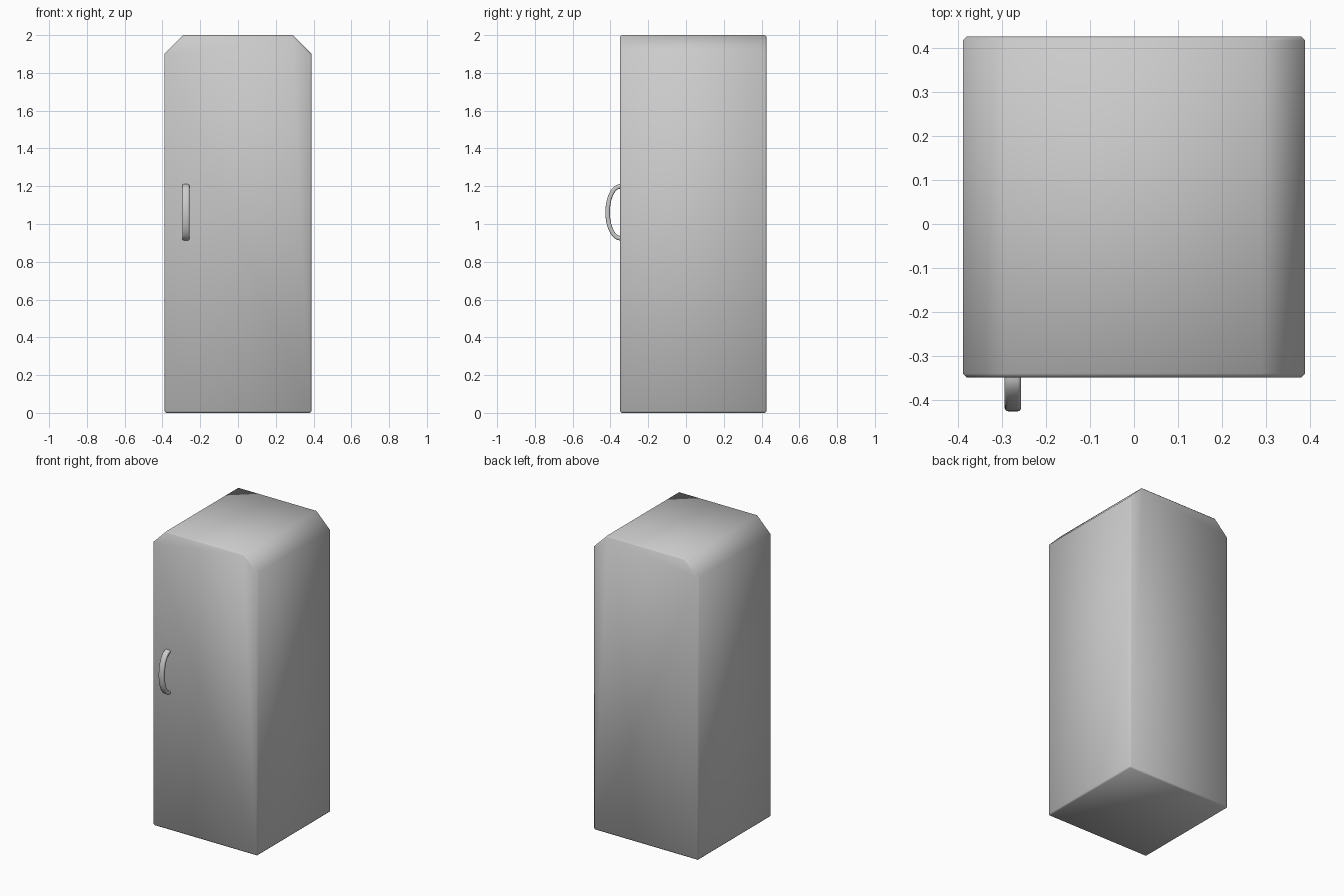
import bpy, bmesh
from math import sin, cos, pi, radians

if "Cube" in bpy.data.objects:
    bpy.data.objects.remove(bpy.data.objects["Cube"])


def finish(bm, name, angle):
    bmesh.ops.recalc_face_normals(bm, faces=bm.faces)
    mesh = bpy.data.meshes.new(name)
    bm.to_mesh(mesh)
    bm.free()
    ob = bpy.data.objects.new(name, mesh)
    bpy.context.collection.objects.link(ob)
    bpy.ops.object.select_all(action='DESELECT')
    bpy.context.view_layer.objects.active = ob
    ob.select_set(True)
    bpy.ops.object.shade_smooth_by_angle(angle=radians(angle))
    return ob


# Cabinet body: chamfered front profile extruded from front to back
FRONT, BACK = -0.35, 0.427
profile = [(-0.39, 0), (0.39, 0), (0.39, 1.9), (0.29, 2.0), (-0.29, 2.0), (-0.39, 1.9)]
bm = bmesh.new()
cap = bm.faces.new([bm.verts.new((x, FRONT, z)) for x, z in profile])
new = bmesh.ops.extrude_face_region(bm, geom=[cap], use_keep_orig=True)["geom"]
bmesh.ops.translate(bm, vec=(0, BACK - FRONT, 0),
                    verts=[v for v in new if isinstance(v, bmesh.types.BMVert)])
bmesh.ops.recalc_face_normals(bm, faces=bm.faces)
# Narrow bevel around the front, the back and the base
rim = [e for e in bm.edges
       if abs(e.verts[0].co.y - e.verts[1].co.y) < 1e-5
       or max(v.co.z for v in e.verts) < 1e-5]
bmesh.ops.bevel(bm, geom=rim, offset=0.009, offset_type='OFFSET',
                segments=1, profile=0.5, affect='EDGES')
body = finish(bm, "cabinet_body", 46)
# Keep the flat front, back and base crisp; only the chamfered shell is smooth
shell_limit = 0.5
me = body.data
sharp = me.attributes.get("sharp_edge") or me.attributes.new("sharp_edge", 'BOOLEAN', 'EDGE')
for e in me.edges:
    a, b = (me.vertices[i].co for i in e.vertices)
    along_depth_on_top = abs(a.y - b.y) > shell_limit and a.z > 1.0
    sharp.data[e.index].value = not along_depth_on_top

# Handle: rounded rectangular section swept along half an ellipse
N, K = 24, 5
HALF_W, HALF_T, R = 0.019, 0.012, 0.009
section = []
for q, (sx, st) in enumerate([(1, 1), (-1, 1), (-1, -1), (1, -1)]):
    for k in range(K):
        t = q * pi / 2 + k / (K - 1) * pi / 2
        section.append((sx * (HALF_W - R) + R * cos(t), st * (HALF_T - R) + R * sin(t)))

bm = bmesh.new()
rings = []
for i in range(N + 1):
    t = pi * i / N
    rings.append([bm.verts.new((-0.276 + u,
                                FRONT + 0.002 - (0.067 + v) * sin(t),
                                1.062 + (0.137 + v) * cos(t))) for u, v in section])
S = len(section)
for a, b in zip(rings, rings[1:]):
    for j in range(S):
        bm.faces.new((a[j], a[(j + 1) % S], b[(j + 1) % S], b[j]))
bm.faces.new(rings[0])
bm.faces.new(rings[-1])
finish(bm, "door_handle", 40)
